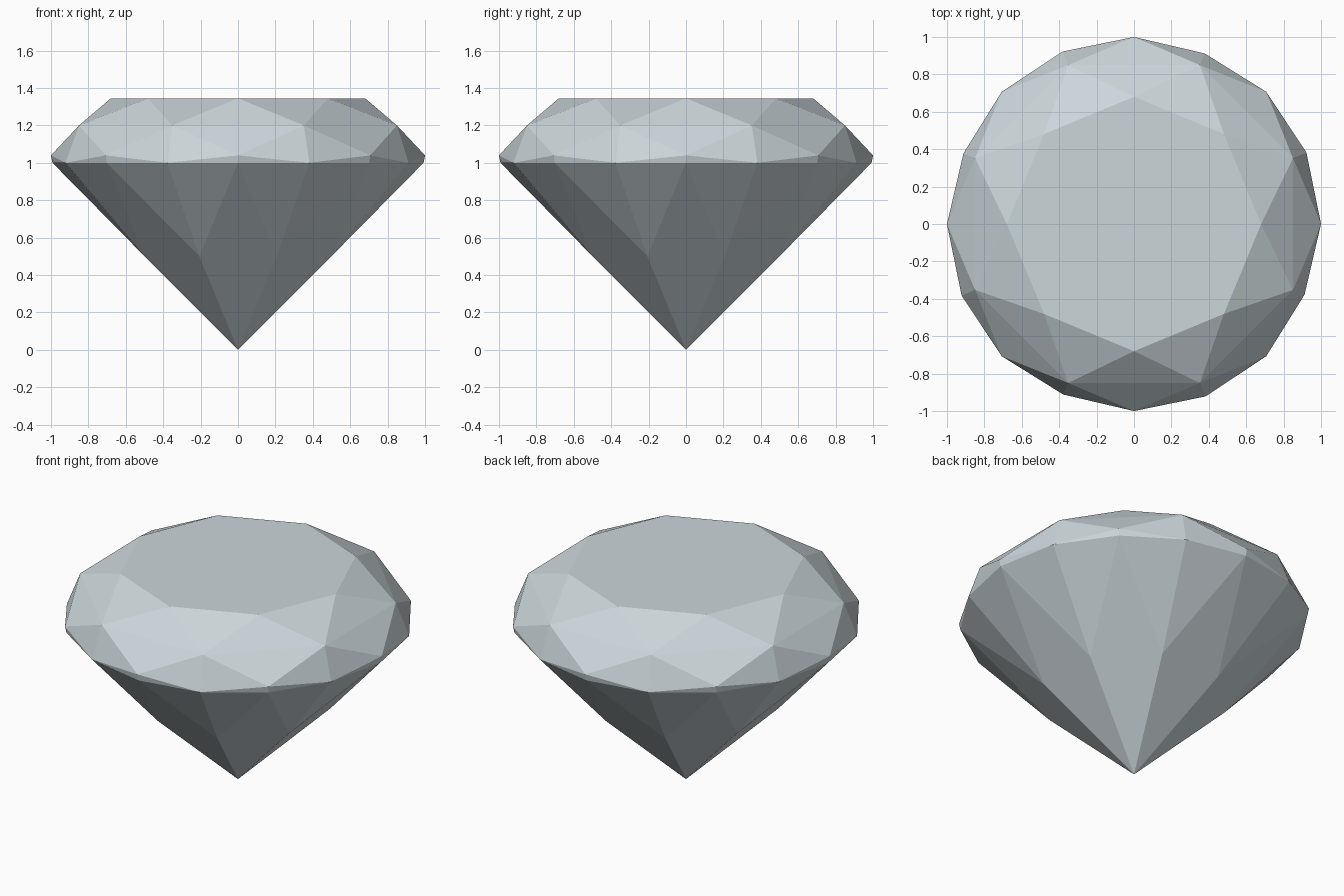
import bpy
import bmesh
from math import cos, sin, pi

cube = bpy.data.objects.get("Cube")
if cube:
    bpy.data.objects.remove(cube, do_unlink=True)

SIDES = 8
STEP = 2 * pi / SIDES

# Pale blue-grey stone
stone = bpy.data.materials.new("pale_grey_stone")
stone.use_nodes = True
colour = (0.60, 0.67, 0.70, 1)
stone.diffuse_color = colour
stone.node_tree.nodes["Principled BSDF"].inputs["Base Color"].default_value = colour

bm = bmesh.new()


def ring(radii, z, half_turn=False):
    """Eight points around the axis; radii repeat in turn."""
    points = []
    for i in range(SIDES):
        angle = (i + 0.5 * half_turn) * STEP
        r = radii[i % len(radii)]
        points.append(bm.verts.new((r * cos(angle), r * sin(angle), z)))
    return points


# Levels from the flat top to the point
table = ring([0.68], 1.345)
star = ring([0.92], 1.20, True)
girdle_top = ring([1.0], 1.04)
girdle_mid = ring([0.998, 0.987], 1.0, True)
girdle_low = ring([0.992], 1.0)
pavilion = ring([0.54], 0.5, True)
point = bm.verts.new((0, 0, 0))

bm.faces.new(table)
for i in range(SIDES):
    j = (i + 1) % SIDES
    h = i - 1
    facets = [
        # Crown: star, bezel and upper girdle facets
        (table[i], star[i], table[j]),
        (table[i], star[h], star[i]),
        (star[h], girdle_top[i], star[i]),
        (star[i], girdle_top[i], girdle_mid[i]),
        (star[i], girdle_mid[i], girdle_top[j]),
        # Girdle: thin triangles
        (girdle_top[i], girdle_low[i], girdle_mid[i]),
        (girdle_top[j], girdle_mid[i], girdle_low[j]),
        # Pavilion: lower girdle facets and long kites
        (girdle_mid[i], girdle_low[i], pavilion[i]),
        (girdle_low[j], girdle_mid[i], pavilion[i]),
        (girdle_low[i], pavilion[h], point, pavilion[i]),
    ]
    for facet in facets:
        bm.faces.new(facet)

bmesh.ops.recalc_face_normals(bm, faces=bm.faces)
mesh = bpy.data.meshes.new("cut_gem")
bm.to_mesh(mesh)
bm.free()
mesh.materials.append(stone)
gem = bpy.data.objects.new("cut_gem", mesh)
bpy.context.scene.collection.objects.link(gem)
